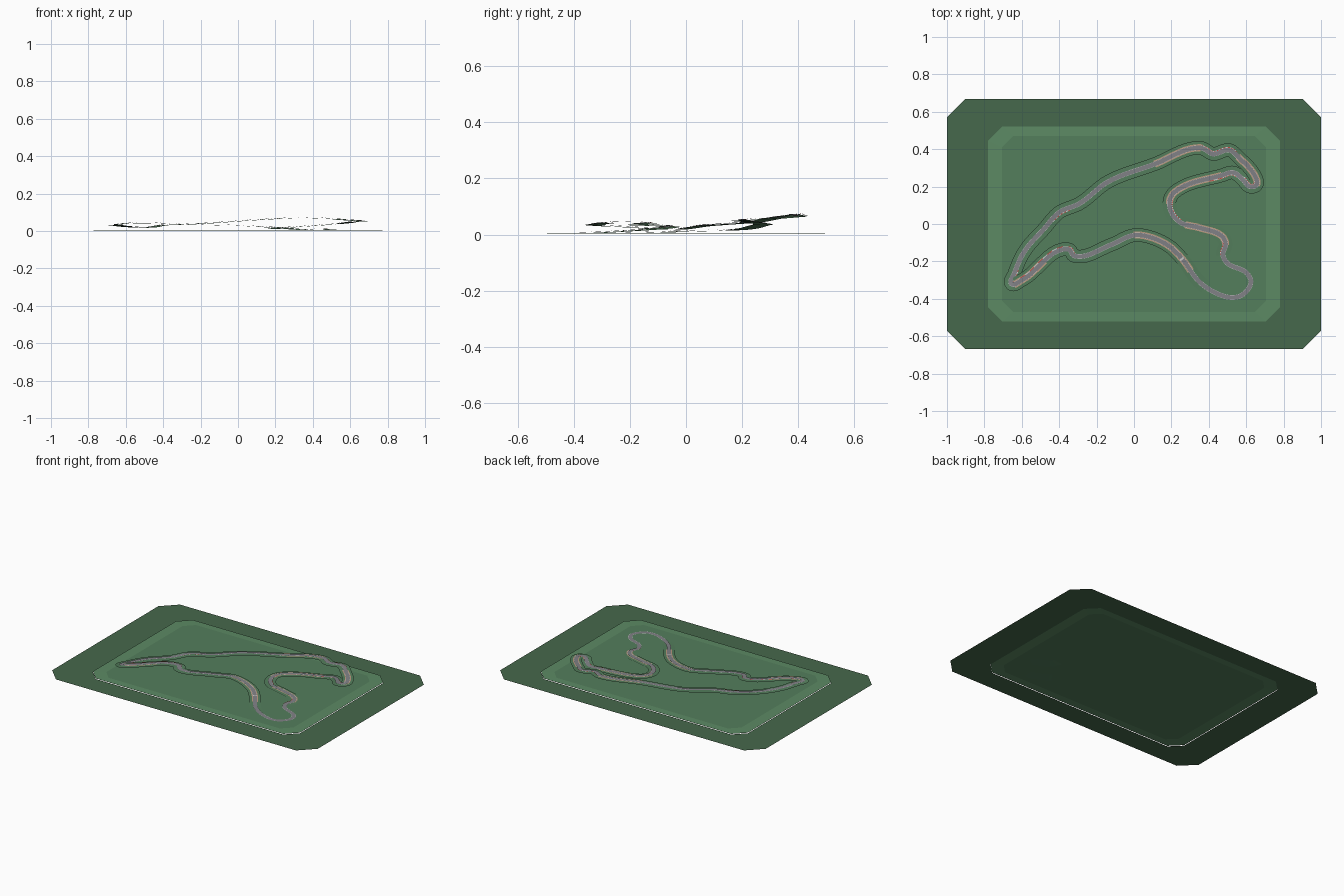
import bpy
from mathutils import Vector

if "Cube" in bpy.data.objects:
    bpy.data.objects.remove(bpy.data.objects["Cube"])

SUB = 10  # samples per control point


def material(name, rgb):
    m = bpy.data.materials.new(name)
    m.diffuse_color = (*rgb, 1)
    m.use_nodes = True
    m.node_tree.nodes["Principled BSDF"].inputs["Base Color"].default_value = m.diffuse_color
    return m


DARK = material("dark_grass", (0.061, 0.138, 0.072))
LIGHT = material("light_grass", (0.107, 0.254, 0.127))
GRASS = material("field_grass", (0.087, 0.209, 0.107))
ASPHALT = material("asphalt", (0.22, 0.22, 0.24))
WHITE = material("white_paint", (0.8, 0.8, 0.8))
RED = material("red_paint", (0.55, 0.06, 0.05))
TAN = material("gravel", (0.5, 0.33, 0.22))


def mesh_object(name, verts, faces, mats, indices=None):
    me = bpy.data.meshes.new(name)
    me.from_pydata(verts, [], faces)
    for m in mats:
        me.materials.append(m)
    if indices:
        me.polygons.foreach_set("material_index", indices)
    ob = bpy.data.objects.new(name, me)
    bpy.context.collection.objects.link(ob)
    return ob


def octagon(hx, hy, c, z):
    return [(hx, -hy + c, z), (hx, hy - c, z), (hx - c, hy, z), (-hx + c, hy, z),
            (-hx, hy - c, z), (-hx, -hy + c, z), (-hx + c, -hy, z), (hx - c, -hy, z)]


def octagon_ring(name, outer, inner, mat):
    faces = [(i, (i + 1) % 8, 8 + (i + 1) % 8, 8 + i) for i in range(8)]
    return mesh_object(name, outer + inner, faces, [mat])


# Ground: outer apron, lighter border, central field
middle = octagon(0.78, 0.522, 0.075, 0.004)
inner = octagon(0.705, 0.47, 0.06, 0.005)
octagon_ring("outer_apron", octagon(1, 0.667, 0.096, 0), octagon(0.78, 0.522, 0.075, 0), DARK)
octagon_ring("field_border", middle, inner, LIGHT)
mesh_object("central_field", inner, [tuple(range(8))], [GRASS])

# Circuit centre line: x, y, height
PATH = [
    (-.655, -.32, .036), (-.64, -.265, .033), (-.585, -.145, .026), (-.48, -.025, .022),
    (-.4, .062, .034), (-.29, .11, .038), (-.14, .225, .046), (.11, .32, .063),
    (.35, .408, .074), (.385, .395, .073), (.42, .375, .072), (.51, .395, .068),
    (.555, .36, .064), (.65, .25, .057), (.655, .21, .055), (.62, .2, .052),
    (.58, .24, .047), (.53, .275, .041), (.47, .26, .036), (.245, .19, .021),
    (.195, .14, .018), (.195, .075, .016), (.245, .01, .015), (.35, -.02, .014),
    (.47, -.065, .012), (.49, -.105, .011), (.475, -.165, .009), (.5, -.21, .008),
    (.6, -.26, .007), (.625, -.31, .007), (.58, -.378, .007), (.525, -.393, .007),
    (.44, -.37, .008), (.35, -.31, .010), (.26, -.19, .017), (.19, -.12, .022),
    (.085, -.07, .028), (0, -.06, .032), (-.12, -.11, .035), (-.32, -.17, .039),
    (-.35, -.135, .041), (-.6, -.3, .043)]
P = [Vector(p) for p in PATH]
N = len(P)


def tangent(i):
    a, b = P[i] - P[i - 1], P[(i + 1) % N] - P[i]
    return (a * b.length + b * a.length) / (a.length + b.length) / 1.0


# Smooth the centre line with Hermite segments scaled by their own length
centre = []
for i in range(N):
    p, q = P[i], P[(i + 1) % N]
    d = (q - p).length
    t0, t1 = tangent(i).normalized() * d, tangent((i + 1) % N).normalized() * d
    for k in range(SUB):
        t = k / SUB
        centre.append(p * (2*t**3 - 3*t*t + 1) + t0 * (t**3 - 2*t*t + t)
                      + q * (3*t*t - 2*t**3) + t1 * (t**3 - t*t))
M = len(centre)
side = []
for i in range(M):
    d = centre[(i + 1) % M] - centre[i - 1]
    side.append(Vector((d.y, -d.x, 0)).normalized())


def ribbon(name, a, b, dz, mats, start=0, end=N, dash=2):
    """Strip along the circuit between side offsets a and b."""
    idx = [int(start * SUB) + k for k in range(int((end - start) * SUB) + 1)]
    verts, faces, mi = [], [], []
    for k, i in enumerate(idx):
        c, s = centre[i % M], side[i % M]
        for o in (a, b):
            verts.append(c + s * o + Vector((0, 0, dz)))
        if k:
            faces.append((2*k - 1, 2*k + 1, 2*k, 2*k - 2))
            mi.append((k // dash) % len(mats))
    return mesh_object(name, verts, faces, mats, mi)


# Grass verge, tarmac and edge lines
ribbon("grass_verge", -0.036, 0.036, -0.004, [GRASS])
ribbon("track_surface", -0.013, 0.013, 0, [ASPHALT])
for s, label in ((-1, "left"), (1, "right")):
    ribbon(f"edge_line_{label}", min(s*.0115, s*.0125), max(s*.0115, s*.0125), 0.0006, [WHITE])

# Gravel strips and striped kerbs, on straights and bends
for n, (a, b) in enumerate([(7, 8.3), (12, 14), (18, 20.5), (22.3, 25.2), (33.5, 37), (40.5, 41.8)]):
    for s, label in ((-1, "left"), (1, "right")):
        ribbon(f"gravel_{label}_{n}", min(s*.013, s*.019), max(s*.013, s*.019), -0.001, [TAN], a, b)
for n, (a, b, s) in enumerate([(0, 1.2, 1), (3.5, 4.6, 1), (8.2, 11.6, -1), (13.5, 16, 1),
                               (16.5, 18.4, -1), (20, 22, -1), (24.4, 26, 1), (39, 41, 1)]):
    ribbon(f"kerb_{n}", min(s*.012, s*.016), max(s*.012, s*.016), 0.001, [RED, WHITE], a, b, 1)

# Start line and sector markers across the track
for n, a in enumerate([0.8, 6, 13.7, 34]):
    ribbon(f"marker_line_{n}", -0.012, 0.012, 0.0012, [WHITE], a, a + 0.1)
